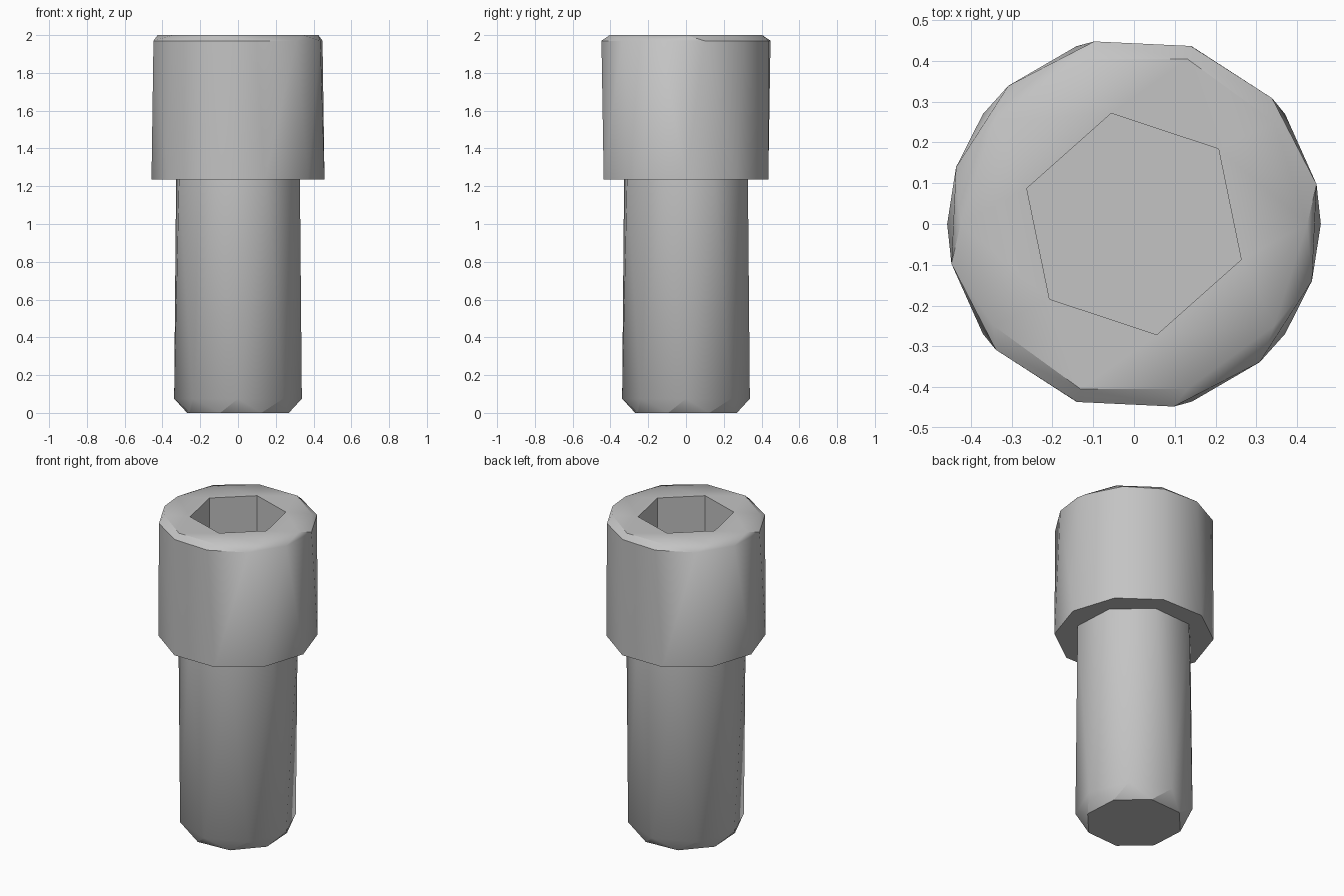
import bpy, bmesh, math

cube = bpy.data.objects.get("Cube")
if cube:
    bpy.data.objects.remove(cube, do_unlink=True)

steel = bpy.data.materials.new("grey_steel")
steel.use_nodes = True
COLOUR = (0.55, 0.55, 0.55, 1.0)
steel.diffuse_color = COLOUR
steel.node_tree.nodes["Principled BSDF"].inputs["Base Color"].default_value = COLOUR


def add_ring(bm, sides, radius, z, turn):
    """Regular polygon; returns its vertices and their angles in degrees."""
    angles = [turn + 360 * i / sides for i in range(sides + 1)]
    verts = [bm.verts.new((radius * math.cos(math.radians(a)),
                           radius * math.sin(math.radians(a)), z))
             for a in angles[:-1]]
    return verts, angles


def zip_rings(bm, lower, upper):
    """Join two rings, which may differ in side count, with triangles."""
    (va, aa), (vb, ab) = lower, upper
    na, nb = len(va), len(vb)
    i = j = 0
    while i < na or j < nb:
        go_lower = j == nb or (i < na and aa[i] + aa[i + 1] < ab[j] + ab[j + 1])
        if go_lower:
            bm.faces.new((va[i % na], va[(i + 1) % na], vb[j % nb]))
            i += 1
        else:
            bm.faces.new((va[i % na], vb[(j + 1) % nb], vb[j % nb]))
            j += 1


def loft(name, profile):
    """Closed solid through rings of (sides, radius, height, turn)."""
    bm = bmesh.new()
    rings = [add_ring(bm, *p) for p in profile]
    for lower, upper in zip(rings, rings[1:]):
        zip_rings(bm, lower, upper)
    bm.faces.new(rings[0][0][::-1])
    bm.faces.new(rings[-1][0])
    mesh = bpy.data.meshes.new(name)
    bm.to_mesh(mesh)
    bm.free()
    mesh.materials.append(steel)
    obj = bpy.data.objects.new(name, mesh)
    bpy.context.collection.objects.link(obj)
    bpy.ops.object.select_all(action='DESELECT')
    obj.select_set(True)
    bpy.context.view_layer.objects.active = obj
    bpy.ops.object.shade_smooth_by_angle(angle=math.radians(32))
    return obj


# Shank: chamfered tip, then a slightly twisted octagonal shaft
loft("shank", [
    (8, 0.285, 0.0, -19.2),
    (8, 0.338, 0.075, 0),
    (8, 0.347, 1.235, -19.2),
])

# Head: flared side, chamfered rim, flat top and hexagonal socket
loft("socket_head", [
    (10, 0.458, 1.235, 0),
    (12, 0.458, 1.97, 12.3),
    (10, 0.425, 2.0, 0),
    (6, 0.277, 2.0, -18.4),
    (6, 0.277, 1.58, -18.4),
])
